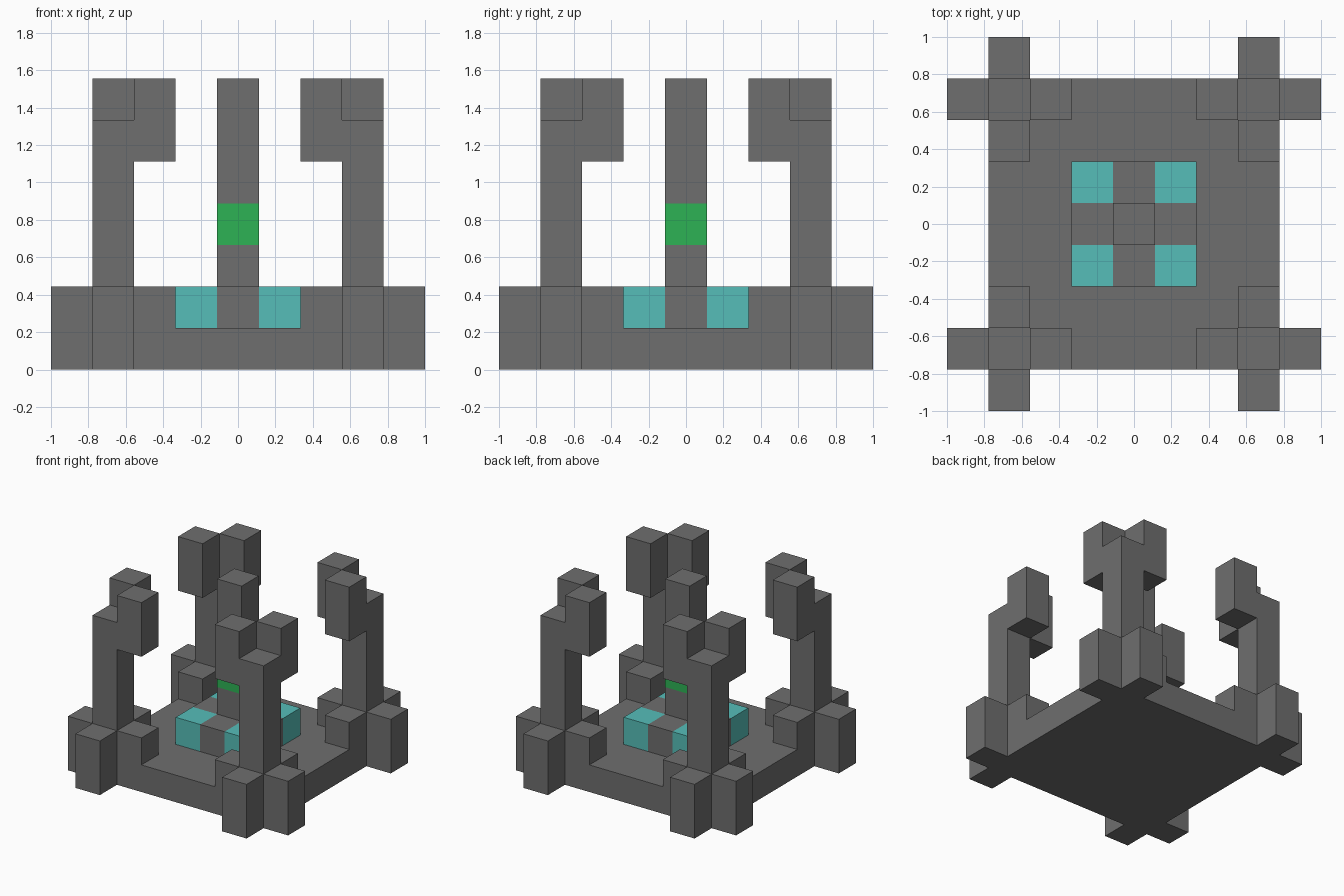
import bpy
from mathutils import Vector

cube = bpy.data.objects.get("Cube")
if cube:
    bpy.data.objects.remove(cube, do_unlink=True)

U = 2 / 9  # one block


def material(name, rgb):
    m = bpy.data.materials.new(name)
    m.use_nodes = True
    m.diffuse_color = (*rgb, 1)
    m.node_tree.nodes["Principled BSDF"].inputs["Base Color"].default_value = (*rgb, 1)
    return m


stone = material("grey stone", (0.156, 0.156, 0.156))
teal = material("teal crystal", (0.093, 0.515, 0.485))
green = material("green gem", (0.027, 0.445, 0.09))


def box(name, low, high, mat, mirror=False):
    """Box between two corners given in block units, optionally in all four quadrants."""
    low, high = Vector(low) * U, Vector(high) * U
    verts = [(x, y, z) for x in (low.x, high.x) for y in (low.y, high.y) for z in (low.z, high.z)]
    faces = [(0, 1, 3, 2), (4, 6, 7, 5), (0, 4, 5, 1), (2, 3, 7, 6), (0, 2, 6, 4), (1, 5, 7, 3)]
    mesh = bpy.data.meshes.new(name)
    mesh.from_pydata(verts, [], faces)
    mesh.materials.append(mat)
    ob = bpy.data.objects.new(name, mesh)
    bpy.context.collection.objects.link(ob)
    if mirror:
        mod = ob.modifiers.new("Mirror", "MIRROR")
        mod.use_axis = (True, True, False)
        mod.use_mirror_merge = False
    return ob


def pair(name, start, z0, z1):
    """Block beside the corner column along x, and its twin along y."""
    a, b = start, start + 1
    box(name + "_x", (a, 2.5, z0), (b, 3.5, z1), stone, True)
    box(name + "_y", (2.5, a, z0), (3.5, b, z1), stone, True)


# Floor slab
box("base_slab", (-3.5, -3.5, 0), (3.5, 3.5, 1), stone)

# Corner columns with outer buttresses, inner steps and overhanging tops
box("corner_column", (2.5, 2.5, 1), (3.5, 3.5, 6), stone, True)
pair("outer_buttress", 3.5, 0, 2)
pair("inner_step", 1.5, 1, 2)
pair("overhang", 1.5, 5, 7)

# Central dais: stone cross with teal corners
box("dais_bar_x", (-1.5, -0.5, 1), (1.5, 0.5, 2), stone)
box("dais_bar_front", (-0.5, -1.5, 1), (0.5, -0.5, 2), stone)
box("dais_bar_back", (-0.5, 0.5, 1), (0.5, 1.5, 2), stone)
box("dais_crystal", (0.5, 0.5, 1), (1.5, 1.5, 2), teal, True)

# Central pillar with a green block in it
box("pillar_lower", (-0.5, -0.5, 2), (0.5, 0.5, 3), stone)
box("pillar_gem", (-0.5, -0.5, 3), (0.5, 0.5, 4), green)
box("pillar_upper", (-0.5, -0.5, 4), (0.5, 0.5, 7), stone)
